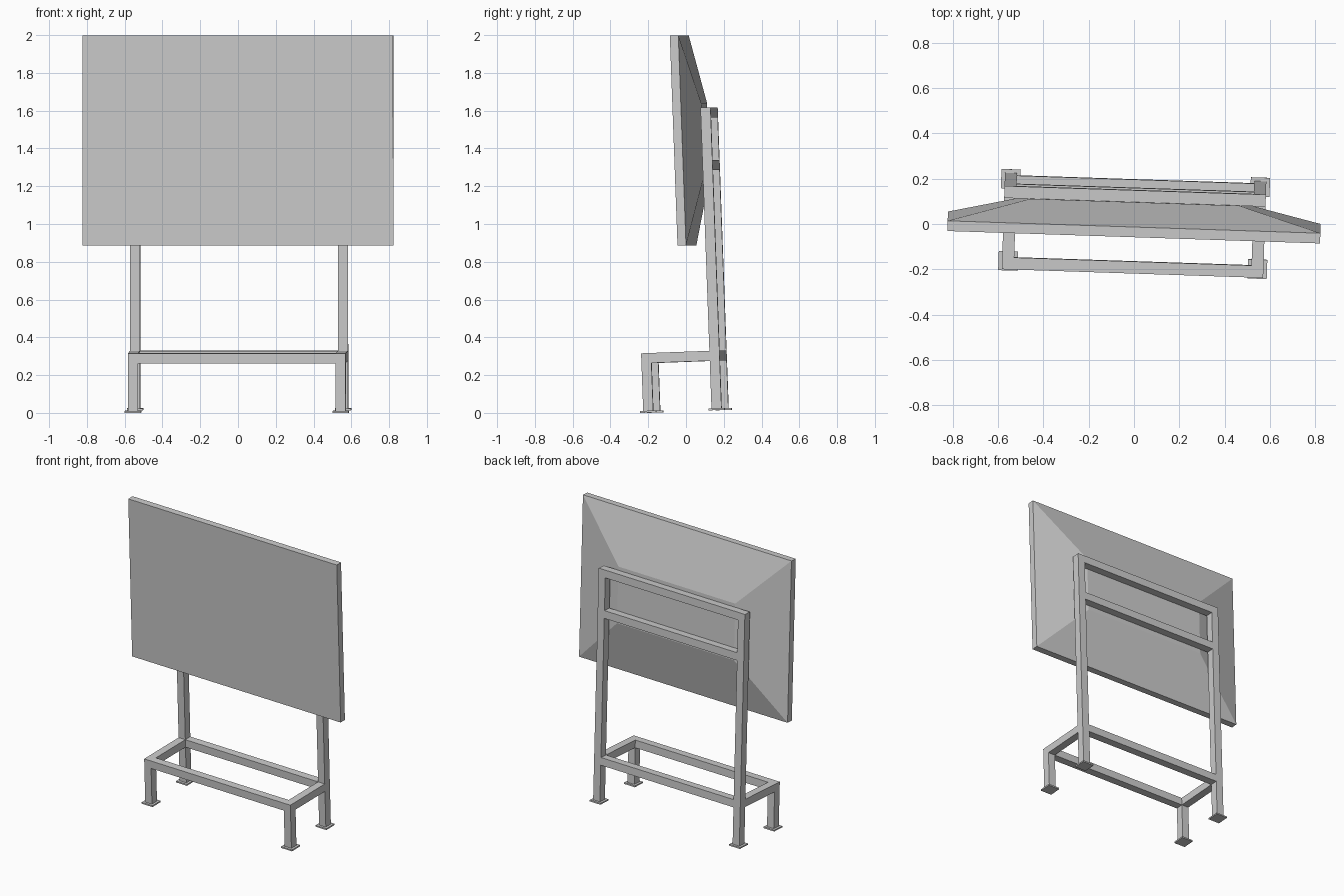
import bpy, bmesh
from mathutils import Matrix, Vector

if "Cube" in bpy.data.objects:
    bpy.data.objects.remove(bpy.data.objects["Cube"])

# whole sign leans and turns slightly
POSE = (Matrix.Translation((0, 0, 0.0085)) @ Matrix.Rotation(-0.0333, 4, 'Z')
        @ Matrix.Rotation(0.0367, 4, 'X'))
W, T = 0.577, 0.053           # frame half width, tube size
FRONT, BACK = -0.208, 0.154   # front faces of the front and rear tubes
RAIL_TOP, POST_TOP = 0.315, 1.603
parts = []


def finish(name, bm):
    bmesh.ops.recalc_face_normals(bm, faces=bm.faces)
    bm.transform(POSE)
    me = bpy.data.meshes.new(name)
    bm.to_mesh(me)
    bm.free()
    ob = bpy.data.objects.new(name, me)
    bpy.context.collection.objects.link(ob)
    parts.append(ob)


def box(name, lo, hi):
    lo, hi = Vector(lo), Vector(hi)
    bm = bmesh.new()
    bmesh.ops.create_cube(bm, size=1)
    bmesh.ops.scale(bm, vec=hi - lo, verts=bm.verts)
    bmesh.ops.translate(bm, vec=(lo + hi) / 2, verts=bm.verts)
    finish(name, bm)


def pair(name, lo, hi):
    # right part and its mirror on the left
    box("right_" + name, lo, hi)
    box("left_" + name, (-hi[0], lo[1], lo[2]), (-lo[0], hi[1], hi[2]))


# display panel: thin slab with a tapered back
bm = bmesh.new()
rings = []
for y, inset in ((0.014, 0), (0.059, 0), (0.155, 0.362)):
    x, z0, z1 = 0.823 - inset, 0.877 + inset, 1.99 - inset
    rings.append([bm.verts.new(p) for p in
                  ((-x, y, z0), (x, y, z0), (x, y, z1), (-x, y, z1))])
for a, b in zip(rings, rings[1:]):
    for i in range(4):
        j = (i + 1) % 4
        bm.faces.new((a[i], a[j], b[j], b[i]))
bm.faces.new(rings[0])
bm.faces.new(rings[-1])
finish("display_panel", bm)

# uprights, short front legs and side rails
I = W - T
pair("rear_post", (I, BACK, 0.01), (W, BACK + T, POST_TOP - T))
pair("front_leg", (I, FRONT, 0.01), (W, FRONT + T, RAIL_TOP - T))
pair("side_rail", (I, FRONT + T, RAIL_TOP - T), (W, BACK, RAIL_TOP))

# cross rails
box("top_bar", (-W, BACK, POST_TOP - T), (W, BACK + T, POST_TOP))
box("front_rail", (-W, FRONT, RAIL_TOP - T), (W, FRONT + T, RAIL_TOP))
box("middle_bar", (-I, BACK, 1.272), (I, BACK + T, 1.272 + T))
box("rear_rail", (-I, BACK, RAIL_TOP - T), (I, BACK + T, RAIL_TOP))

# foot plates
M = 0.016
for label, y in (("front", FRONT), ("rear", BACK)):
    pair(label + "_foot_plate", (I - M, y - M, 0), (W + M, y + T + M, 0.01))

# centre on the origin and rest on the ground
pts = [v.co for ob in parts for v in ob.data.vertices]
lo = [min(p[i] for p in pts) for i in range(3)]
hi = [max(p[i] for p in pts) for i in range(3)]
shift = Matrix.Translation((-(lo[0] + hi[0]) / 2, -(lo[1] + hi[1]) / 2, -lo[2]))
for ob in parts:
    ob.data.transform(shift)
